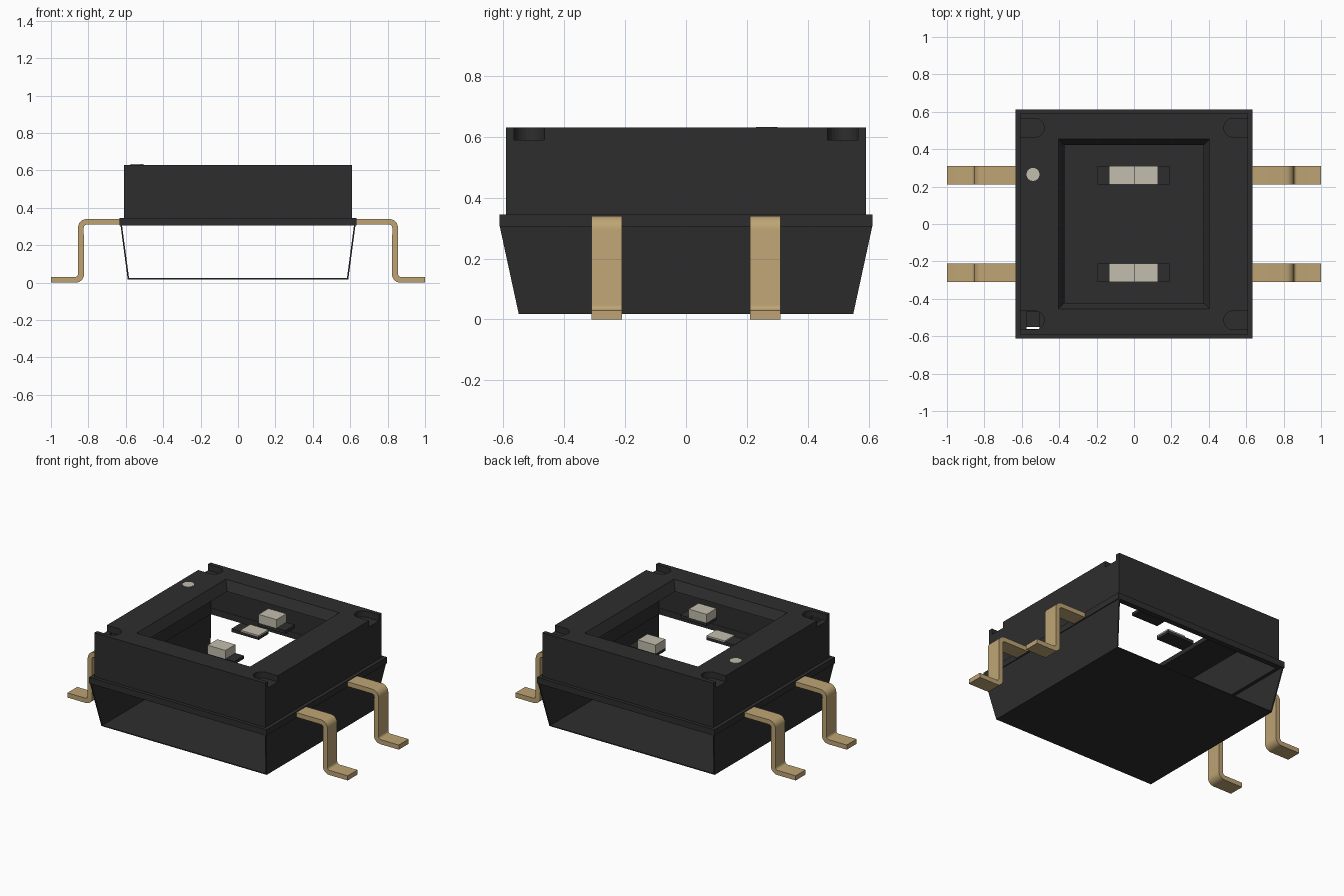
import bpy, bmesh, math

if "Cube" in bpy.data.objects:
    bpy.data.objects.remove(bpy.data.objects["Cube"], do_unlink=True)


def material(name, rgb):
    m = bpy.data.materials.new(name)
    m.use_nodes = True
    m.diffuse_color = (*rgb, 1)
    m.node_tree.nodes["Principled BSDF"].inputs["Base Color"].default_value = (*rgb, 1)
    return m


BLACK = material("black plastic", (0.027, 0.027, 0.027))
TAN = material("tan metal", (0.51, 0.37, 0.175))
LIGHT = material("pale grey", (0.54, 0.51, 0.42))


def finish(name, bm, mat):
    bmesh.ops.recalc_face_normals(bm, faces=bm.faces)
    me = bpy.data.meshes.new(name)
    bm.to_mesh(me)
    bm.free()
    me.materials.append(mat)
    ob = bpy.data.objects.new(name, me)
    bpy.context.collection.objects.link(ob)
    return ob


def add_loft(bm, lower, upper):
    """Solid between two loops with the same point count."""
    a = [bm.verts.new(p) for p in lower]
    b = [bm.verts.new(p) for p in upper]
    bm.faces.new(a[::-1])
    bm.faces.new(b)
    for i in range(len(a)):
        j = (i + 1) % len(a)
        bm.faces.new((a[i], a[j], b[j], b[i]))


def loft(name, lower, upper, mat):
    bm = bmesh.new()
    add_loft(bm, lower, upper)
    return finish(name, bm, mat)


def rect(x0, x1, y0, y1, z):
    return [(x0, y0, z), (x1, y0, z), (x1, y1, z), (x0, y1, z)]


def box(name, x0, x1, y0, y1, z0, z1, mat):
    return loft(name, rect(x0, x1, y0, y1, z0), rect(x0, x1, y0, y1, z1), mat)


def frame(name, hx, hy, z0, z1, t, mat):
    """Open rectangular tube with wall thickness t."""
    bm = bmesh.new()
    rings = [[bm.verts.new(p) for p in rect(-x, x, -y, y, z)]
             for x, y, z in ((hx, hy, z0), (hx, hy, z1), (hx - t, hy - t, z1), (hx - t, hy - t, z0))]
    for k in range(4):
        p, q = rings[k], rings[(k + 1) % 4]
        for i in range(4):
            j = (i + 1) % 4
            bm.faces.new((p[i], p[j], q[j], q[i]))
    return finish(name, bm, mat)


def cut(target, cutter):
    """Subtract the cutter from the target, then discard it."""
    cutter.hide_render = True
    mod = target.modifiers.new("cut", 'BOOLEAN')
    mod.operation = 'DIFFERENCE'
    mod.solver = 'EXACT'
    mod.object = cutter
    bpy.context.view_layer.objects.active = target
    bpy.ops.object.modifier_apply(modifier=mod.name)
    bpy.data.objects.remove(cutter, do_unlink=True)


# Housing: hollow upper walls, rim and lid
frame("upper_walls", 0.61, 0.592, 0.33, 0.572, 0.012, BLACK)
frame("rim", 0.633, 0.613, 0.305, 0.345, 0.035, BLACK)
lid = box("lid", -0.61, 0.61, -0.592, 0.592, 0.572, 0.63, BLACK)

# Bevelled window through the lid
cut(lid, loft("window_cutter", rect(-0.365, 0.365, -0.415, 0.415, 0.56),
              rect(-0.407, 0.407, -0.457, 0.457, 0.634), BLACK))

# Round-ended corner notches that open to the sides
for sx in (-1, 1):
    for sy in (-1, 1):
        pts = [(sx * 0.65, sy * 0.515 - 0.05)]
        for i in range(13):
            a = -math.pi / 2 + math.pi * i / 12
            pts.append((sx * (0.53 - 0.05 * math.cos(a)), sy * 0.515 + 0.05 * math.sin(a)))
        pts.append((sx * 0.65, sy * 0.515 + 0.05))
        cut(lid, loft("notch_cutter", [(x, y, 0.59) for x, y in pts],
                      [(x, y, 0.66) for x, y in pts], BLACK))
# One notch has an open floor
cut(lid, box("floor_cutter", -0.575, -0.505, -0.562, -0.468, 0.55, 0.60, BLACK))

# Lower housing: tapered side walls and floor, open front and back
for sx, side in ((-1, "right"), (1, "left")):
    top, bot, t = 0.628, 0.59, 0.008
    loft("lower_wall_" + side,
         rect(*sorted((sx * bot, sx * (bot - t))), -0.55, 0.55, 0.02),
         rect(*sorted((sx * top, sx * (top - t))), -0.612, 0.612, 0.306), BLACK)
box("floor", -0.59, 0.59, -0.55, 0.55, 0.018, 0.024, BLACK)


# Bent metal leads
def arc(cx, cz, r, a0, a1, n=6):
    return [(cx + r * math.cos(math.radians(a0 + (a1 - a0) * i / n)),
             cz + r * math.sin(math.radians(a0 + (a1 - a0) * i / n))) for i in range(n + 1)]


lead = [(0.60, 0.34)] + arc(0.81, 0.295, 0.045, 90, 0) \
    + arc(0.872, 0.047, 0.017, 180, 270) + [(1.0, 0.03), (1.0, 0.0)] \
    + arc(0.868, 0.045, 0.045, 270, 180) + arc(0.808, 0.293, 0.017, 0, 90) + [(0.60, 0.31)]
for sx, side in ((-1, "right"), (1, "left")):
    for y, place in ((-0.26, "front"), (0.26, "back")):
        ob = loft(f"lead_{place}_{side}", [(sx * x, y - 0.05, z) for x, z in lead],
                  [(sx * x, y + 0.05, z) for x, z in lead], TAN)
        bpy.ops.object.select_all(action='DESELECT')
        ob.select_set(True)
        bpy.context.view_layer.objects.active = ob
        bpy.ops.object.shade_smooth_by_angle(angle=math.radians(30))

# Two chips on stepped carriers inside the window
for y, place in ((-0.26, "front"), (0.26, "back")):
    y0, y1 = y - 0.05, y + 0.05
    box(f"carrier_high_{place}", 0.0, 0.19, y0, y1, 0.53, 0.55, BLACK)
    box(f"carrier_low_{place}", -0.195, 0.0, y0, y1, 0.44, 0.46, BLACK)
    box(f"chip_{place}", 0.0, 0.128, y0, y1, 0.55, 0.605, LIGHT)
    box(f"chip_pad_{place}", -0.13, 0.0, y0, y1, 0.46, 0.468, LIGHT)

# Orientation dot on the lid
dot = [(-0.54 + 0.035 * math.cos(i * math.pi / 8), 0.265 + 0.035 * math.sin(i * math.pi / 8))
       for i in range(16)]
loft("marker_dot", [(x, y, 0.628) for x, y in dot], [(x, y, 0.633) for x, y in dot], LIGHT)
